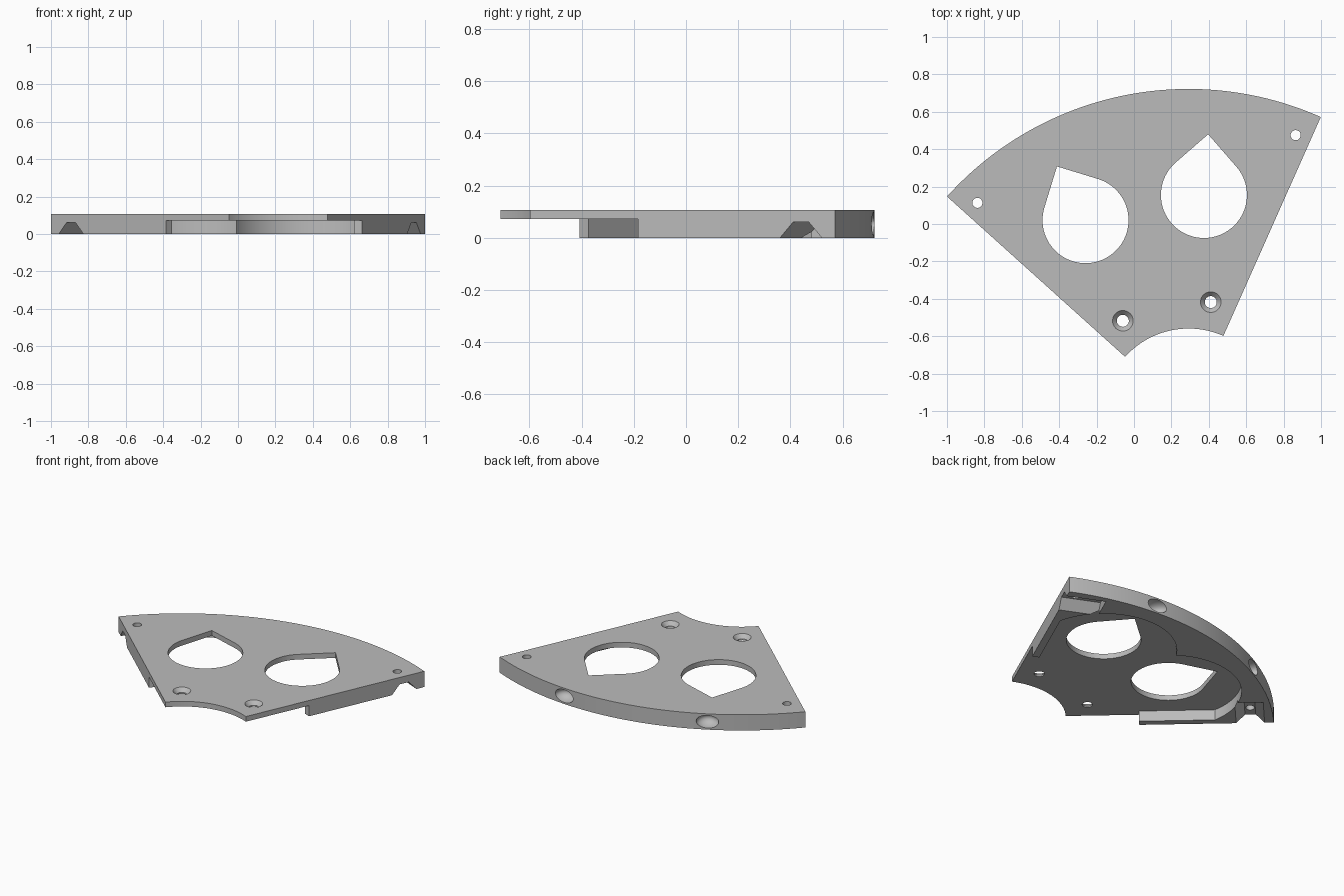
import bpy, bmesh
from math import sin, cos, pi, radians, sqrt
from mathutils import Matrix, Vector

if "Cube" in bpy.data.objects:
    bpy.data.objects.remove(bpy.data.objects["Cube"], do_unlink=True)

APEX = Vector((0.292, -1.016, 0))      # common centre of the inner and outer arcs
AXIS, HALF = 102, 36                   # wedge direction and half angle in degrees
R_IN, R_OUT = 0.457, 1.738
TOP, UNDER = 0.107, 0.072              # top face and plate underside heights
RIB = 0.045                            # side rib thickness
HOLE_D, HOLE_A, HOLE_R = 1.174, 16, 0.23
POCKET_R = 0.45

grey = bpy.data.materials.new("light grey")
grey.use_nodes = True
grey.diffuse_color = (0.5, 0.5, 0.5, 1)
grey.node_tree.nodes["Principled BSDF"].inputs["Base Color"].default_value = (0.5, 0.5, 0.5, 1)


def frame(dist, offset):
    """Frame on the wedge: local x points outward from the apex."""
    return (Matrix.Translation(APEX) @ Matrix.Rotation(radians(AXIS + offset), 4, "Z")
            @ Matrix.Translation((dist, 0, 0)))


def add_object(name, bm, matrix):
    bmesh.ops.transform(bm, matrix=matrix, verts=bm.verts)
    bmesh.ops.recalc_face_normals(bm, faces=bm.faces)
    mesh = bpy.data.meshes.new(name)
    bm.to_mesh(mesh)
    bm.free()
    mesh.materials.append(grey)
    obj = bpy.data.objects.new(name, mesh)
    bpy.context.collection.objects.link(obj)
    return obj


def prism(name, points, z0, z1, matrix):
    bm = bmesh.new()
    face = bm.faces.new([bm.verts.new((x, y, z0)) for x, y in points])
    top = bmesh.ops.extrude_face_region(bm, geom=[face])["geom"]
    verts = [v for v in top if isinstance(v, bmesh.types.BMVert)]
    bmesh.ops.translate(bm, verts=verts, vec=(0, 0, z1 - z0))
    return add_object(name, bm, matrix)


def cone(name, r0, r1, z0, z1, matrix, segments=32):
    bm = bmesh.new()
    bmesh.ops.create_cone(bm, cap_ends=True, segments=segments, radius1=r0, radius2=r1,
                          depth=z1 - z0, matrix=Matrix.Translation((0, 0, (z0 + z1) / 2)))
    return add_object(name, bm, matrix)


def arc(radius, start, end, count):
    angles = [radians(start + (end - start) * i / count) for i in range(count + 1)]
    return [(radius * cos(a), radius * sin(a)) for a in angles]


def cut(body, cutter):
    cutter.hide_render = True
    mod = body.modifiers.new("cut", "BOOLEAN")
    mod.operation, mod.solver, mod.object = "DIFFERENCE", "EXACT", cutter
    bpy.context.view_layer.objects.active = body
    bpy.ops.object.modifier_apply(modifier=mod.name)
    bpy.data.objects.remove(cutter, do_unlink=True)


# Solid wedge
wedge = arc(R_OUT, -HALF, HALF, 96) + arc(R_IN, HALF, -HALF, 40)
body = prism("wedge_panel", wedge, 0, TOP, frame(0, 0))

# Underside pocket: two round clearances bounded by straight side ribs
reach = HALF
def pocket_radius(a):
    phi = radians(abs(a) - HOLE_A)
    return HOLE_D * cos(phi) + sqrt(POCKET_R ** 2 - (HOLE_D * sin(phi)) ** 2)

while pocket_radius(reach) * sin(radians(HALF - reach)) < RIB:
    reach -= 0.01
pocket = [(RIB / sin(radians(HALF)), 0)]
for i in range(121):
    a = -reach + 2 * reach * i / 120
    d = pocket_radius(a)
    pocket.append((d * cos(radians(a)), d * sin(radians(a))))
cut(body, prism("pocket", pocket, -0.1, UNDER, frame(0, 0)))

# Inner end of the wedge has no ribs
cut(body, cone("rib_clearance", 0.91, 0.91, -0.1, UNDER, frame(0, 0), 128))

for side in (-1, 1):
    # Teardrop opening with its point outward
    drop = arc(HOLE_R, 45, 315, 60) + [(HOLE_R * sqrt(2), 0)]
    cut(body, prism("teardrop", drop, -0.1, 0.2, frame(HOLE_D, side * HOLE_A)))

    # Tapered notch across the side rib, running in from the edge
    notch = [(-0.106, -0.02), (0.106, -0.02), (0.033, 0.06), (-0.033, 0.06)]
    stand = Matrix.Rotation(pi / 2, 4, "X")
    z0, z1 = (-0.02, 0.25) if side > 0 else (-0.25, 0.02)
    cut(body, prism("notch", notch, z0, z1, frame(1.594, side * HALF) @ stand))

    # Outer pin hole and inner countersunk screw hole
    cut(body, cone("pin_hole", 0.027, 0.027, -0.1, 0.2, frame(1.597, side * 33)))
    screw = frame(0.61, side * 23.2)
    cut(body, cone("screw_hole", 0.032, 0.032, -0.1, 0.2, screw))
    cut(body, cone("countersink", 0.031, 0.0565, 0.08, TOP + 0.0015, screw))

    # Rounded recess in the outer rim
    bm = bmesh.new()
    bmesh.ops.create_uvsphere(bm, u_segments=32, v_segments=16, radius=1,
                              matrix=Matrix.Diagonal((0.07, 0.07, 0.043, 1)))
    place = Matrix.Translation((0, 0, TOP / 2)) @ frame(R_OUT, side * HOLE_A)
    cut(body, add_object("rim_recess", bm, place))

# Smooth arcs, sharp edges
bpy.ops.object.select_all(action="DESELECT")
body.select_set(True)
bpy.context.view_layer.objects.active = body
bpy.ops.object.shade_smooth_by_angle(angle=radians(25))
